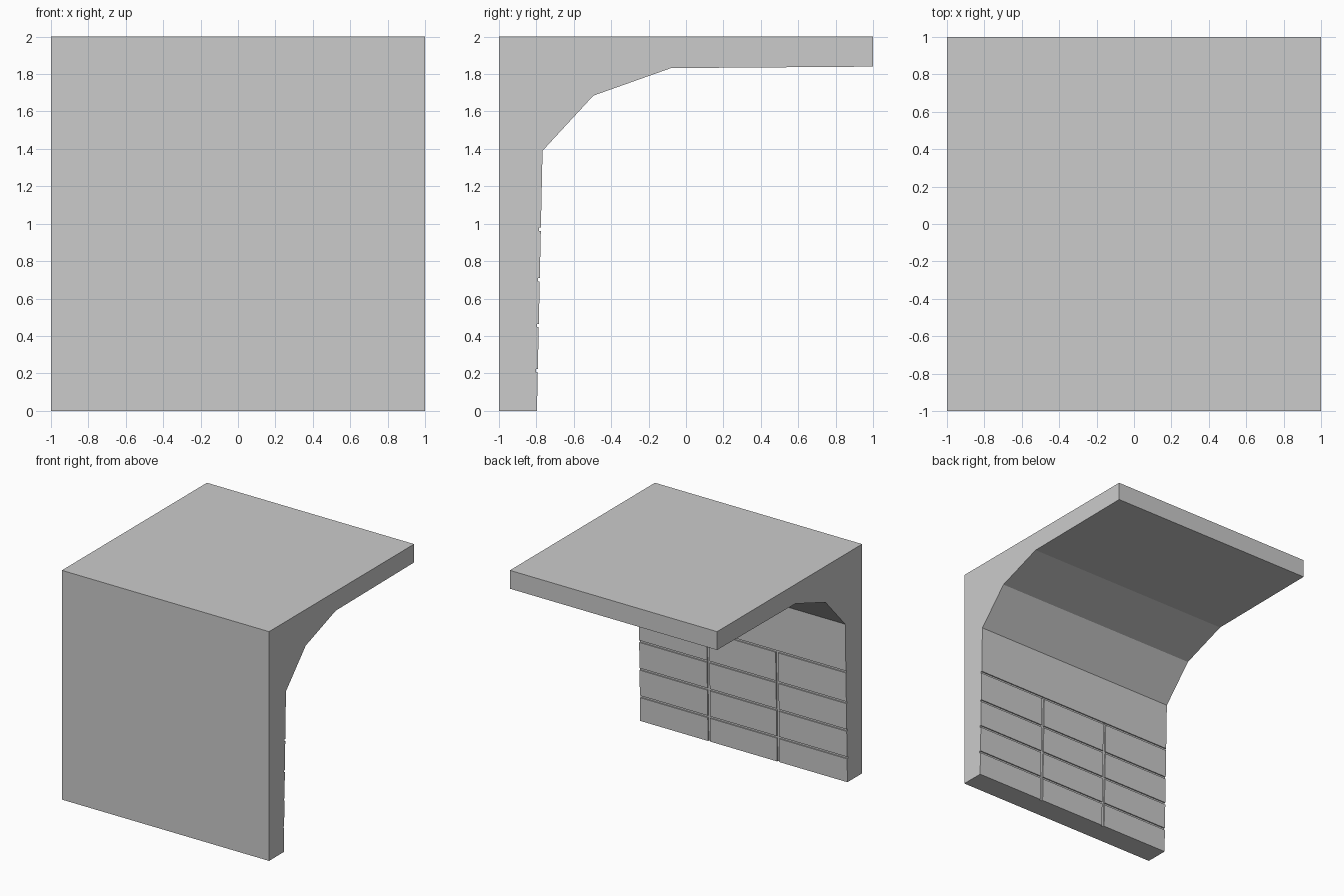
import bpy, bmesh

if "Cube" in bpy.data.objects:
    bpy.data.objects.remove(bpy.data.objects["Cube"])


def prism(name, profile, x0, x1):
    """Extrude a closed (y, z) profile along x."""
    bm = bmesh.new()
    face = bm.faces.new([bm.verts.new((x0, y, z)) for y, z in profile])
    out = bmesh.ops.extrude_face_region(bm, geom=[face])
    moved = [v for v in out["geom"] if isinstance(v, bmesh.types.BMVert)]
    bmesh.ops.translate(bm, verts=moved, vec=(x1 - x0, 0, 0))
    bmesh.ops.recalc_face_normals(bm, faces=bm.faces)
    mesh = bpy.data.meshes.new(name)
    bm.to_mesh(mesh)
    bm.free()
    obj = bpy.data.objects.new(name, mesh)
    bpy.context.collection.objects.link(obj)
    return obj


def wall_y(z):
    """The inner wall leans slightly inward towards the top."""
    return -0.797 + 0.03 * z / 1.39


# Inner wall line, notched by four horizontal panel seams
DEPTH, HALF = 0.010, 0.009
inner = [(wall_y(0), 0)]
for z in (0.214, 0.456, 0.70, 0.97):
    lo, hi = z - HALF, z + HALF
    inner += [(wall_y(lo), lo), (wall_y(lo) - DEPTH, lo),
              (wall_y(hi) - DEPTH, hi), (wall_y(hi), hi)]

# Faceted cove, ceiling and flat outer sides
cove = [(wall_y(1.39), 1.39), (-0.495, 1.685), (-0.08, 1.832), (1, 1.84)]
tunnel = prism("wall_and_ceiling", [(-1, 0)] + inner + cove + [(1, 2), (-1, 2)], -1, 1)

# Two vertical panel seams, cut up to the top horizontal seam
top = 0.972
for i, x in enumerate((-1 / 3, 1 / 3)):
    cutter = prism(f"seam_cutter_{i}", [
        (wall_y(0) - 0.012, -0.02), (-0.7, -0.02),
        (-0.7, top), (wall_y(top) - 0.012, top)], x - 0.012, x + 0.012)
    cutter.hide_render = True
    cutter.hide_set(True)
    cut = tunnel.modifiers.new(f"seam_{i}", "BOOLEAN")
    cut.operation = "DIFFERENCE"
    cut.solver = "EXACT"
    cut.object = cutter
